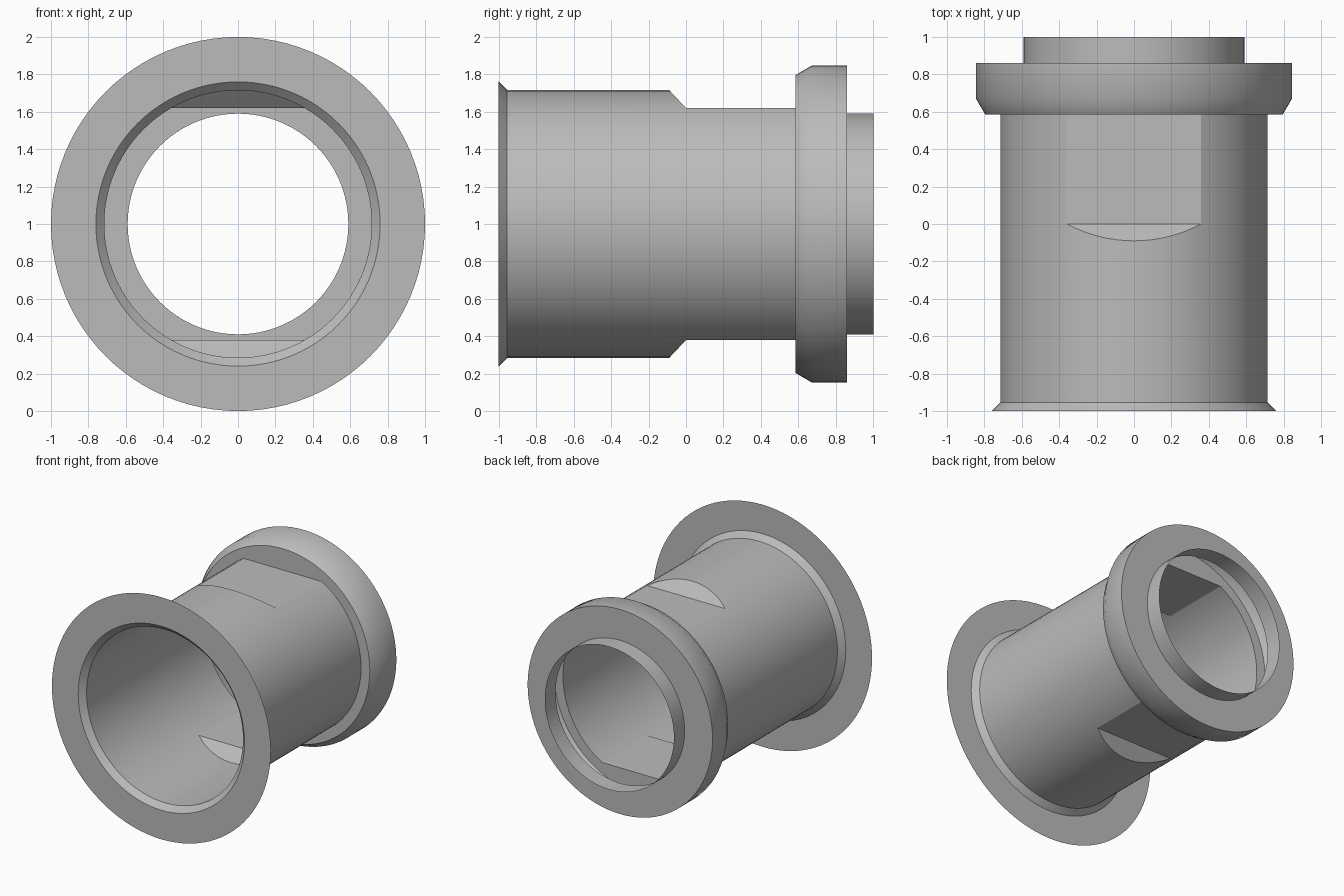
import bpy, bmesh, math

N = 96            # segments around the axis
R = 0.715         # body radius
FLAT = R * math.sin(math.radians(60))   # height of the two flats above the axis
CENTRE = 1.0

cube = bpy.data.objects.get("Cube")
if cube:
    bpy.data.objects.remove(cube)

grey = bpy.data.materials.new("plain grey")
grey.use_nodes = True
colour = (0.5, 0.5, 0.5, 1)
grey.diffuse_color = colour
grey.node_tree.nodes["Principled BSDF"].inputs["Base Color"].default_value = colour


def ring(r, y, flat=False):
    """Circle around the y axis, optionally flattened at top and bottom."""
    pts = []
    for i in range(N):
        a = math.tau * i / N
        z = r * math.sin(a)
        if flat:
            z = max(-FLAT, min(FLAT, z))
        pts.append((r * math.cos(a), y, CENTRE + z))
    return pts


def ramp_start(slope):
    """Curve where the sloped plane leaves the round body."""
    return [(x, -slope * max(0, abs(z - CENTRE) - FLAT) / (R - FLAT), z)
            for x, y, z in ring(R, 0)]


def skin(name, rings, angle):
    """Join successive rings into an open shell."""
    bm = bmesh.new()
    loops = [[bm.verts.new(p) for p in pts] for pts in rings]
    for a, b in zip(loops, loops[1:]):
        for i in range(N):
            j = (i + 1) % N
            bm.faces.new((a[i], b[i], b[j], a[j]))
    bmesh.ops.remove_doubles(bm, verts=bm.verts, dist=0.0001)
    mesh = bpy.data.meshes.new(name)
    bm.to_mesh(mesh)
    bm.free()
    mesh.materials.append(grey)
    obj = bpy.data.objects.new(name, mesh)
    bpy.context.collection.objects.link(obj)
    bpy.ops.object.select_all(action="DESELECT")
    obj.select_set(True)
    bpy.context.view_layer.objects.active = obj
    bpy.ops.object.shade_smooth_by_angle(angle=math.radians(angle))
    return obj


# Thin front flange and its flared neck
skin("front_flange", [ring(1.0, -1), ring(0.76, -1), ring(R, -0.955)], 20)

# Round body, sloped ramps and the flats behind them
skin("body_tube", [ring(R, -0.955), ramp_start(0.09), ring(R, 0, True),
                   ring(R, 0.585, True)], 20)

# Hollow collar with a chamfered front edge
skin("rear_collar", [ring(R, 0.585, True), ring(0.795, 0.585), ring(0.845, 0.67),
                     ring(0.845, 0.86), ring(0.59, 0.86)], 35)

# Short open sleeve at the back
skin("rear_sleeve", [ring(0.59, 0.86), ring(0.59, 1.0)], 20)
